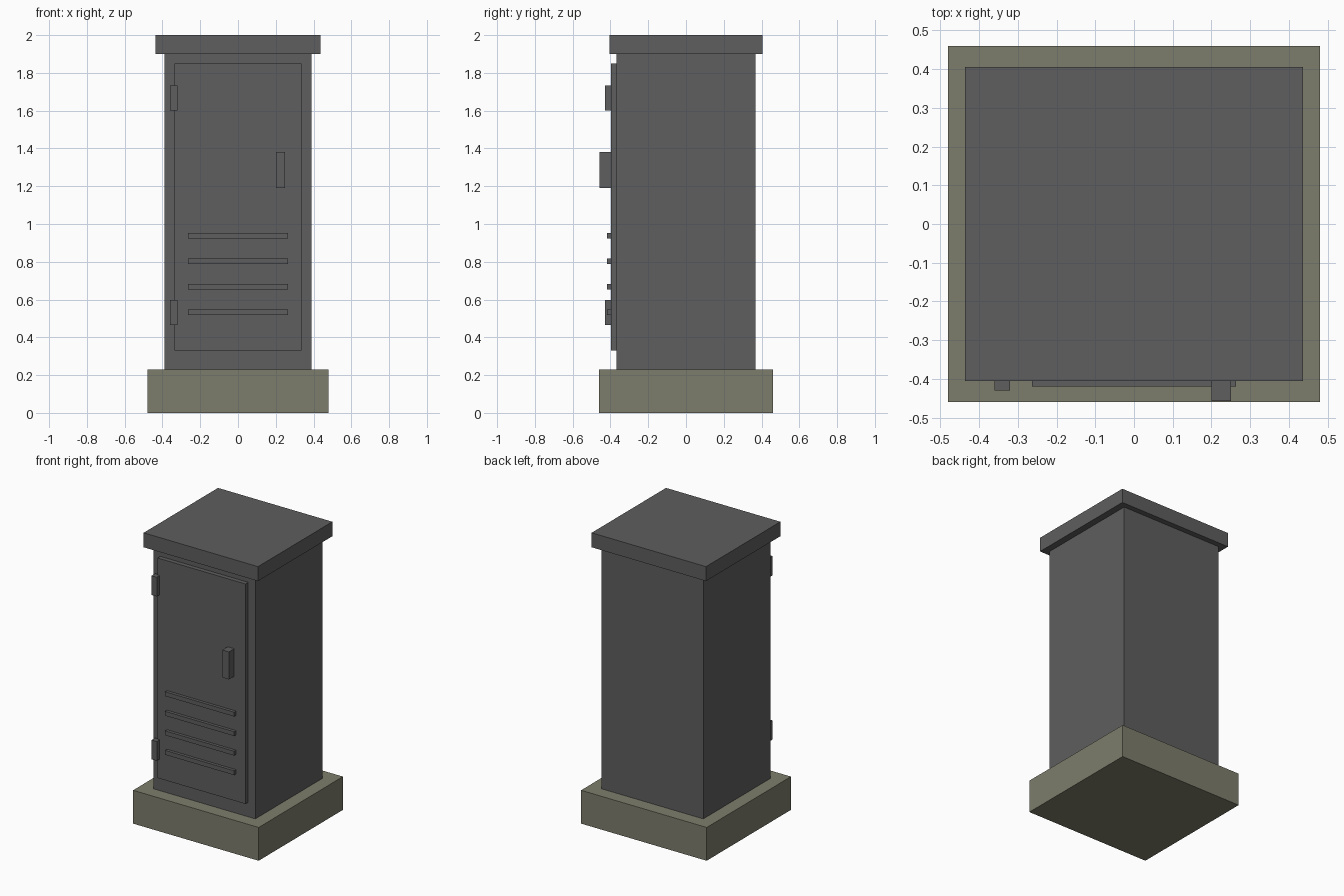
import bpy
import bmesh
from mathutils import Vector

if "Cube" in bpy.data.objects:
    bpy.data.objects.remove(bpy.data.objects["Cube"])


def make_material(name, rgb):
    mat = bpy.data.materials.new(name)
    mat.use_nodes = True
    color = (*rgb, 1.0)
    mat.diffuse_color = color
    mat.node_tree.nodes["Principled BSDF"].inputs["Base Color"].default_value = color
    return mat


def box(name, low, high, mat):
    """Flat-faced box between two opposite corners."""
    low, high = Vector(low), Vector(high)
    bm = bmesh.new()
    bmesh.ops.create_cube(bm, size=1)
    bmesh.ops.scale(bm, vec=high - low, verts=bm.verts)
    mesh = bpy.data.meshes.new(name)
    bm.to_mesh(mesh)
    bm.free()
    mesh.materials.append(mat)
    obj = bpy.data.objects.new(name, mesh)
    obj.location = (low + high) / 2
    bpy.context.collection.objects.link(obj)
    return obj


metal = make_material("dark grey metal", (0.112, 0.112, 0.112))
concrete = make_material("olive grey concrete", (0.205, 0.205, 0.15))

# Plinth, cabinet and overhanging roof
box("plinth", (-0.48, -0.46, 0), (0.48, 0.46, 0.23), concrete)
box("cabinet_body", (-0.39, -0.368, 0.23), (0.39, 0.368, 1.9), metal)
box("roof_cap", (-0.437, -0.406, 1.9), (0.437, 0.406, 2), metal)

# Raised door and its handle
door_front = -0.398
box("door", (-0.336, door_front, 0.33), (0.336, -0.368, 1.85), metal)
box("door_handle", (0.2, -0.457, 1.19), (0.25, door_front, 1.38), metal)

# Hinges straddling the edge of the door
for name, z in (("lower_hinge", 0.465), ("upper_hinge", 1.6)):
    box(name, (-0.36, -0.43, z), (-0.32, -0.39, z + 0.133), metal)

# Vent slats
for i in range(4):
    z = 0.518 + i * 0.135
    box(f"vent_slat_{i + 1}", (-0.264, -0.419, z), (0.264, door_front, z + 0.03), metal)
